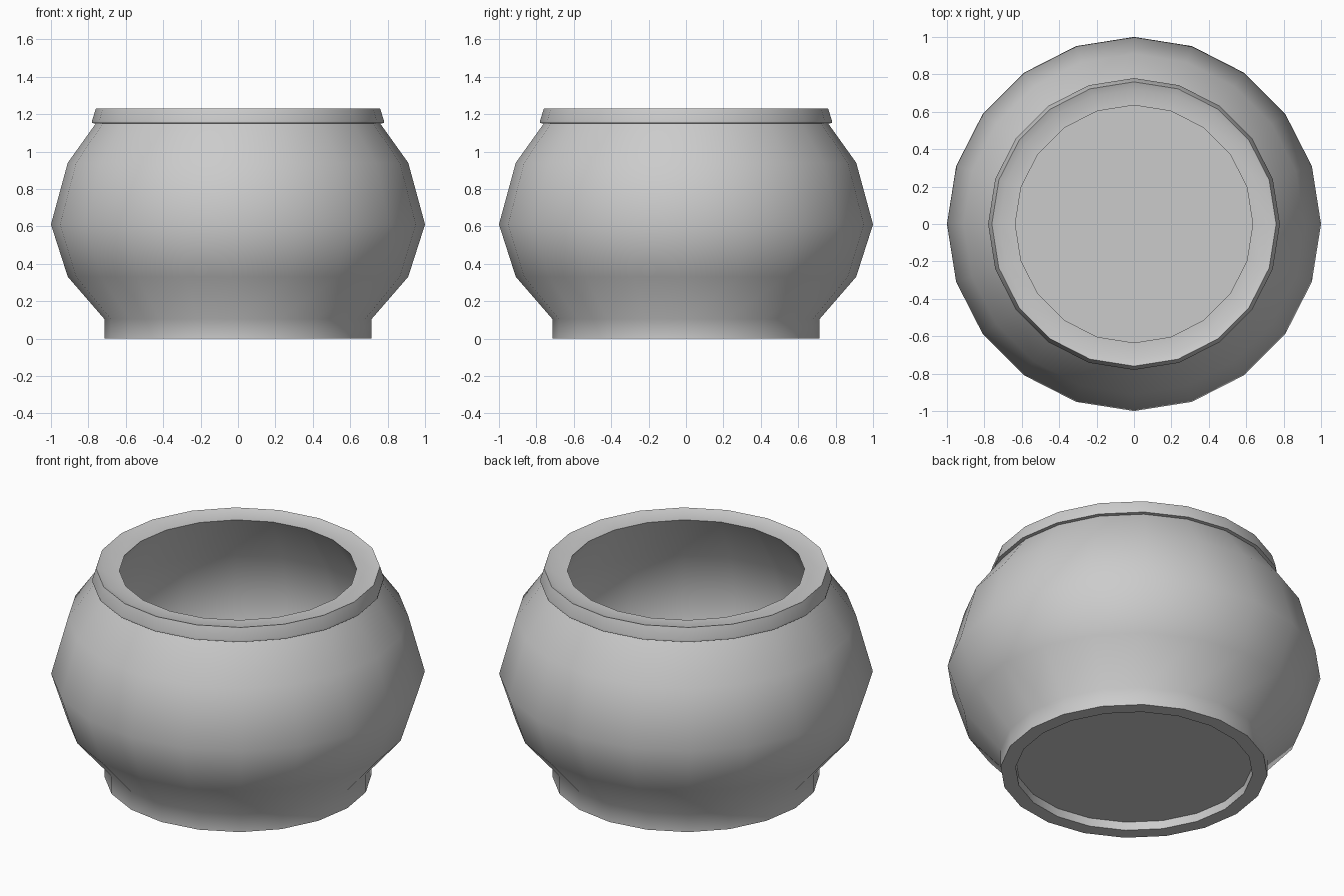
import bpy, bmesh, math

if "Cube" in bpy.data.objects:
    bpy.data.objects.remove(bpy.data.objects["Cube"])

SIDES = 20


def lathe(name, profile):
    """Revolve a (radius, z) profile around z; radius 0 closes with an n-gon cap."""
    bm = bmesh.new()
    rings = []
    for r, z in profile:
        ring = []
        for i in range(SIDES):
            a = 2 * math.pi * i / SIDES
            ring.append(bm.verts.new((r * math.cos(a), r * math.sin(a), z)))
        rings.append(ring)
    for lower, upper in zip(rings, rings[1:]):
        for i in range(SIDES):
            j = (i + 1) % SIDES
            bm.faces.new((lower[i], lower[j], upper[j], upper[i]))
    # flat underside and flat inner floor
    bm.faces.new(rings[0])
    bm.faces.new(rings[-1])
    bmesh.ops.recalc_face_normals(bm, faces=bm.faces)
    mesh = bpy.data.meshes.new(name)
    bm.to_mesh(mesh)
    bm.free()
    obj = bpy.data.objects.new(name, mesh)
    bpy.context.collection.objects.link(obj)
    bpy.ops.object.select_all(action='DESELECT')
    obj.select_set(True)
    bpy.context.view_layer.objects.active = obj
    bpy.ops.object.shade_smooth_by_angle(angle=math.radians(50))
    return obj


# recessed base and foot ring
foot = [(0.635, 0.05), (0.635, 0.0), (0.715, 0.0), (0.715, 0.105)]
# bulging outer wall up to the neck
wall = [(0.91, 0.33), (1.0, 0.61), (0.91, 0.94), (0.76, 1.15)]
# overhanging rim with a shallow step inside
rim = [(0.78, 1.152), (0.78, 1.165), (0.76, 1.23), (0.72, 1.215), (0.635, 1.215)]
# hollow interior down to the floor
inside = [(0.82, 0.92), (0.91, 0.61), (0.83, 0.36), (0.635, 0.12)]

lathe("pot", foot + wall + rim + inside)
